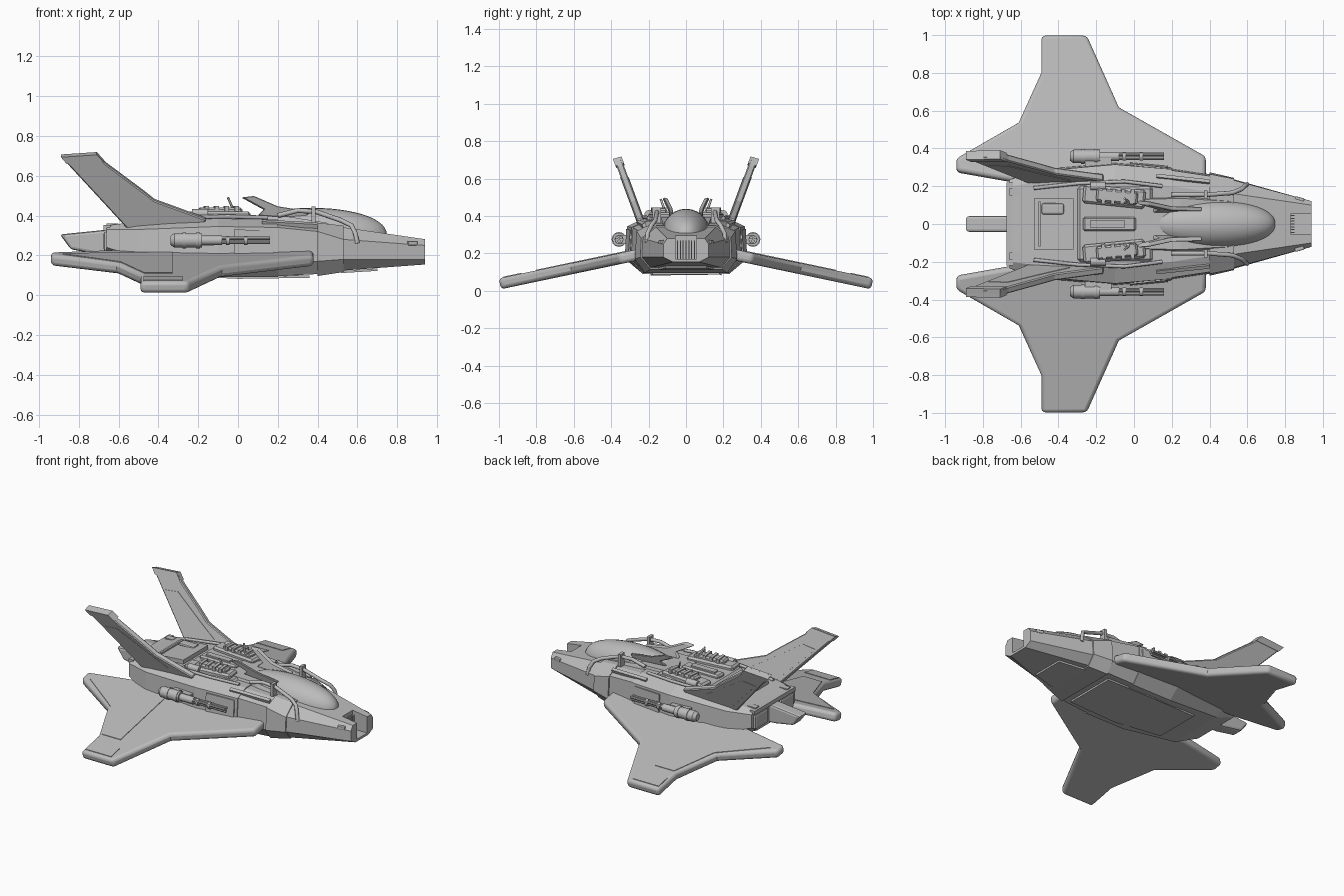
import bpy, bmesh, math
from mathutils import Vector, Matrix

if "Cube" in bpy.data.objects:
    bpy.data.objects.remove(bpy.data.objects["Cube"])

grey = bpy.data.materials.new("hull grey")
grey.diffuse_color = (0.5, 0.5, 0.5, 1)
grey.use_nodes = True
grey.node_tree.nodes["Principled BSDF"].inputs["Base Color"].default_value = grey.diffuse_color


def finish(name, bm, mirror=False, bevel=0, segs=2, smooth=False):
    bmesh.ops.recalc_face_normals(bm, faces=bm.faces)
    me = bpy.data.meshes.new(name)
    bm.to_mesh(me)
    bm.free()
    me.materials.append(grey)
    ob = bpy.data.objects.new(name, me)
    bpy.context.collection.objects.link(ob)
    if bevel:
        m = ob.modifiers.new("bevel", 'BEVEL')
        m.width, m.segments, m.limit_method = bevel, segs, 'ANGLE'
        m.angle_limit = math.radians(40)
    if mirror:
        m = ob.modifiers.new("mirror", 'MIRROR')
        m.use_axis = (False, True, False)
    if smooth:
        bpy.ops.object.select_all(action='DESELECT')
        ob.select_set(True)
        bpy.context.view_layer.objects.active = ob
        bpy.ops.object.shade_smooth_by_angle(angle=math.radians(35))
    return ob


def loft(name, rings, **kw):
    """Skin between closed rings of equal point count, capped at both ends."""
    bm = bmesh.new()
    rows = [[bm.verts.new(p) for p in r] for r in rings]
    n = len(rows[0])
    for a, b in zip(rows, rows[1:]):
        for i in range(n):
            bm.faces.new((a[i], a[(i + 1) % n], b[(i + 1) % n], b[i]))
    bm.faces.new(rows[0])
    bm.faces.new(rows[-1])
    return finish(name, bm, **kw)


def slab(name, pts, thick, **kw):
    """Flat outline thickened evenly about its plane."""
    t = Vector(thick) / 2
    return loft(name, [[Vector(p) - t for p in pts], [Vector(p) + t for p in pts]], **kw)


def box(name, x, y, z, tilt=0, **kw):
    bm = bmesh.new()
    bmesh.ops.create_cube(bm, size=1)
    c = [(a + b) / 2 for a, b in (x, y, z)]
    s = [b - a for a, b in (x, y, z)]
    bm.transform(Matrix.Translation(c) @ Matrix.Rotation(tilt, 4, 'Z') @ Matrix.Diagonal((*s, 1)))
    return finish(name, bm, **kw)


def rod(name, x, y, z, r, sides=12, r2=None, **kw):
    rings = [[(px, y + q * math.cos(i * math.tau / sides), z + q * math.sin(i * math.tau / sides))
              for i in range(sides)] for px, q in zip(x, (r, r2 or r))]
    return loft(name, rings, smooth=True, **kw)


def pipe(name, pts, r):
    cu = bpy.data.curves.new(name, 'CURVE')
    cu.dimensions, cu.bevel_depth, cu.bevel_resolution, cu.use_fill_caps = '3D', r, 2, True
    for side in (1, -1):
        s = cu.splines.new('POLY')
        s.points.add(len(pts) - 1)
        for p, (x, y, z) in zip(s.points, pts):
            p.co = (x, y * side, z, 1)
    cu.materials.append(grey)
    bpy.context.collection.objects.link(bpy.data.objects.new(name, cu))


def section(x, wb, zb, wl, zl, wh, zh, wt, zt, grow=0.0):
    half = [(wb, zb - grow), (wl + grow, zl), (wh + grow, zh), (wt, zt + grow)]
    return [(x, y, z) for y, z in half] + [(x, -y, z) for y, z in reversed(half)]


# Faceted hull in overlapping armour segments
tail = (-.66, .17, .20, .235, .24, .235, .33, .20, .35)
rear = (-.50, .20, .13, .29, .19, .28, .33, .22, .37)
mid = (-.10, .23, .09, .325, .17, .315, .345, .23, .385)
front = (.20, .23, .09, .30, .17, .29, .34, .20, .38)
neck = (.40, .22, .10, .27, .17, .26, .32, .17, .36)
collar = (.53, .19, .12, .24, .18, .235, .28, .16, .345)
nose = (.94, .07, .15, .125, .18, .125, .25, .10, .285)
loft("rear_hull", [section(*s) for s in (tail, rear, mid, front)])
loft("front_hull", [section(*s, grow=-.006) for s in (front, neck)])
loft("collar", [section(*s, grow=.004) for s in (neck, collar)])
snout = loft("nose", [section(*s, grow=-.004) for s in (collar, nose)])

# Open intake between the nose cheeks
cutter = box("intake_cutter", (.83, 1.1), (-.055, .055), (.17, .5))
cutter.hide_render = True
cutter.hide_viewport = True
cutter.display_type = 'WIRE'
m = snout.modifiers.new("intake", 'BOOLEAN')
m.object, m.operation, m.solver = cutter, 'DIFFERENCE', 'EXACT'
for i in range(7):
    y = -.045 + i * .015
    box("intake_bar", (.825, .85), (y - .003, y + .003), (.165, .27))
box("cheek_light", (.85, .90), (.114, .142), (.25, .272), tilt=-.28, mirror=True, bevel=.005)

# Egg-shaped canopy with a long front slope
rings = []
for i in range(1, 24):
    t = i / 24
    x = .415 - .335 * math.cos(math.pi * t)
    k = math.sin(math.pi * t)
    zc = .33 - .04 * t
    rings.append([(x, .128 * k ** .9 * math.cos(a * math.tau / 28),
                   zc + (.128 if t > .3 else .115 + .013 * t / .3) * k ** .8 * math.sin(a * math.tau / 28))
                  for a in range(28)])
loft("canopy", rings, smooth=True)
loft("canopy_sill", [[(x, y, z) for y, z in ((-w, .3), (w, .3), (w * .8, h), (-w * .8, h))]
                     for x, w, h in ((-.02, .16, .40), (.25, .17, .395), (.5, .15, .355), (.75, .06, .305))])


# Drooping main wings with rounded rims
def wz(y):
    return .247 - .21 * y


outline = [(.38, .22), (.38, .355), (-.08, .615), (-.25, .995), (-.49, .995), (-.49, .80),
           (-.61, .535), (-.94, .345), (-.94, .275), (-.60, .215)]
slab("wing", [(x, y, wz(y)) for x, y in outline], (0, .012, .058), mirror=True, bevel=.02, segs=3, smooth=True)
flap = [(-.33, .30), (-.33, .80), (-.47, .80), (-.59, .535), (-.88, .345), (-.60, .30)]
slab("wing_flap", [(x, y, wz(y) + .03) for x, y in flap], (0, 0, .008), mirror=True)
tip = [(-.28, .88), (-.28, .975), (-.475, .975), (-.475, .88)]
slab("wing_tip_plate", [(x, y, wz(y) + .03) for x, y in tip], (0, 0, .008), mirror=True)


# Swept tail fins leaning outward
def fin_at(x, z, off=0.0):
    return (x, .245 + (z - .38) * .37 + off, z)


fin = [(-.89, .70), (-.71, .712), (-.665, .665), (-.47, .52), (-.42, .48), (-.16, .385), (-.18, .34), (-.53, .31)]
slab("tail_fin", [fin_at(*p) for p in fin], (0, .036, -.012), mirror=True, bevel=.006, segs=1)
panel = [(-.77, .60), (-.67, .61), (-.47, .48), (-.34, .40), (-.53, .36)]
for off in (.019, -.019):
    slab("fin_panel", [fin_at(*p, off) for p in panel], (0, .008, 0), mirror=True)
slab("fin_tip_cap", [fin_at(*p) for p in ((-.89, .70), (-.71, .712), (-.675, .675), (-.86, .665))],
     (0, .046, -.014), mirror=True)

# Small canards behind the canopy
canard = [(.02, .115, .49), (.08, .11, .497), (.20, .085, .445), (.36, .08, .42), (.34, .075, .385), (.10, .07, .40), (.13, .085, .43)]
slab("canard", canard, (0, .022, .004), mirror=True, bevel=.004, segs=1)

# Pipes beside the cockpit
pipe("cockpit_pipe", [(.20, .155, .40), (.30, .155, .425), (.39, .155, .42), (.52, .165, .375),
                      (.57, .185, .35), (.59, .205, .31), (.60, .21, .26)], .012)
pipe("spine_pipe", [(-.53, .19, .37), (-.30, .215, .39), (-.05, .225, .395), (.15, .2, .39)], .010)
box("pipe_clamp", (.37, .39), (.135, .178), (.36, .445), mirror=True)

# Deck machinery: two outer blocks, a middle block and the rear hatch
box("deck", (-.30, .10), (-.20, .20), (.34, .395), bevel=.015, segs=1)
box("engine_block", (-.27, .06), (.095, .195), (.37, .42), tilt=-.1, mirror=True, bevel=.012, segs=1)
box("engine_cover", (-.20, .02), (.11, .18), (.41, .44), tilt=-.1, mirror=True, bevel=.01, segs=1)
for i in range(4):
    x = -.17 + i * .05
    box("engine_rib", (x, x + .02), (.105, .185), (.42, .447), tilt=-.1, mirror=True)
box("middle_block", (-.27, .01), (-.038, .038), (.37, .415), bevel=.01, segs=1)
box("middle_cap", (-.23, -.05), (-.02, .02), (.41, .425))
rod("engine_canister", (-.23, -.15), .20, .41, .022, mirror=True)
slab("rear_hatch", [(-.53, -.135, .375), (-.53, .135, .375), (-.32, .135, .39), (-.32, -.135, .39)], (0, 0, .03))
for x in (-.50, -.35):
    box("hatch_rail", (x - .006, x + .006), (-.12, .12), (.38, .402))
box("hatch_handle", (-.49, -.37), (.05, .11), (.385, .41), bevel=.012)
pipe("antenna", [(-.02, .11, .42), (-.05, .135, .49)], .006)

# Stern: cross bar, thruster panels and tapered tail boom
box("stern_bar", (-.675, -.64), (-.22, .22), (.325, .352))
box("thruster_frame", (-.675, -.64), (.07, .21), (.22, .32), mirror=True, bevel=.012)
box("stern_knob", (-.66, -.60), (.15, .19), (.34, .36), mirror=True)
boom = [(-.895, .305), (-.60, .335), (-.58, .20), (-.70, .205), (-.84, .23)]
slab("tail_boom", [(x, 0, z) for x, z in boom], (0, .085, 0), bevel=.014)

# Side guns: pod, shroud, twin barrels and mount
rod("gun_pod", (-.32, -.18), .358, .275, .036, mirror=True)
rod("gun_cap", (-.34, -.32), .358, .275, .022, r2=.036, mirror=True)
rod("gun_shroud", (-.18, -.08), .358, .275, .024, mirror=True)
for y, z in ((.348, .285), (.370, .285), (.358, .266)):
    rod("gun_barrel", (-.08, .16), y, z, .009, sides=8, mirror=True)
for x in (-.28, -.21, -.06, .03):
    rod("gun_ring", (x, x + .018), .358, .275, .04 if x < -.1 else .023, mirror=True)
box("gun_mount", (-.26, -.12), (.29, .35), (.25, .30), mirror=True)

# Raised side strakes, step panels and belly plate
slab("shoulder_strake", [(.12, .262, .36), (.40, .232, .345), (.40, .215, .355), (.12, .245, .37)],
     (0, .008, .02), mirror=True)
slab("side_panel", [(-.02, .322, .19), (.18, .304, .19), (.18, .294, .325), (-.02, .315, .33)],
     (0, .009, 0), mirror=True)
slab("belly_plate", [(-.35, -.16, .105), (0, -.19, .088), (.36, -.18, .093),
                     (.36, .18, .093), (0, .19, .088), (-.35, .16, .105)], (0, 0, .012))
slab("chin_plate", [(.52, -.15, .117), (.70, -.11, .128), (.70, .11, .128), (.52, .15, .117)], (0, 0, .012))
